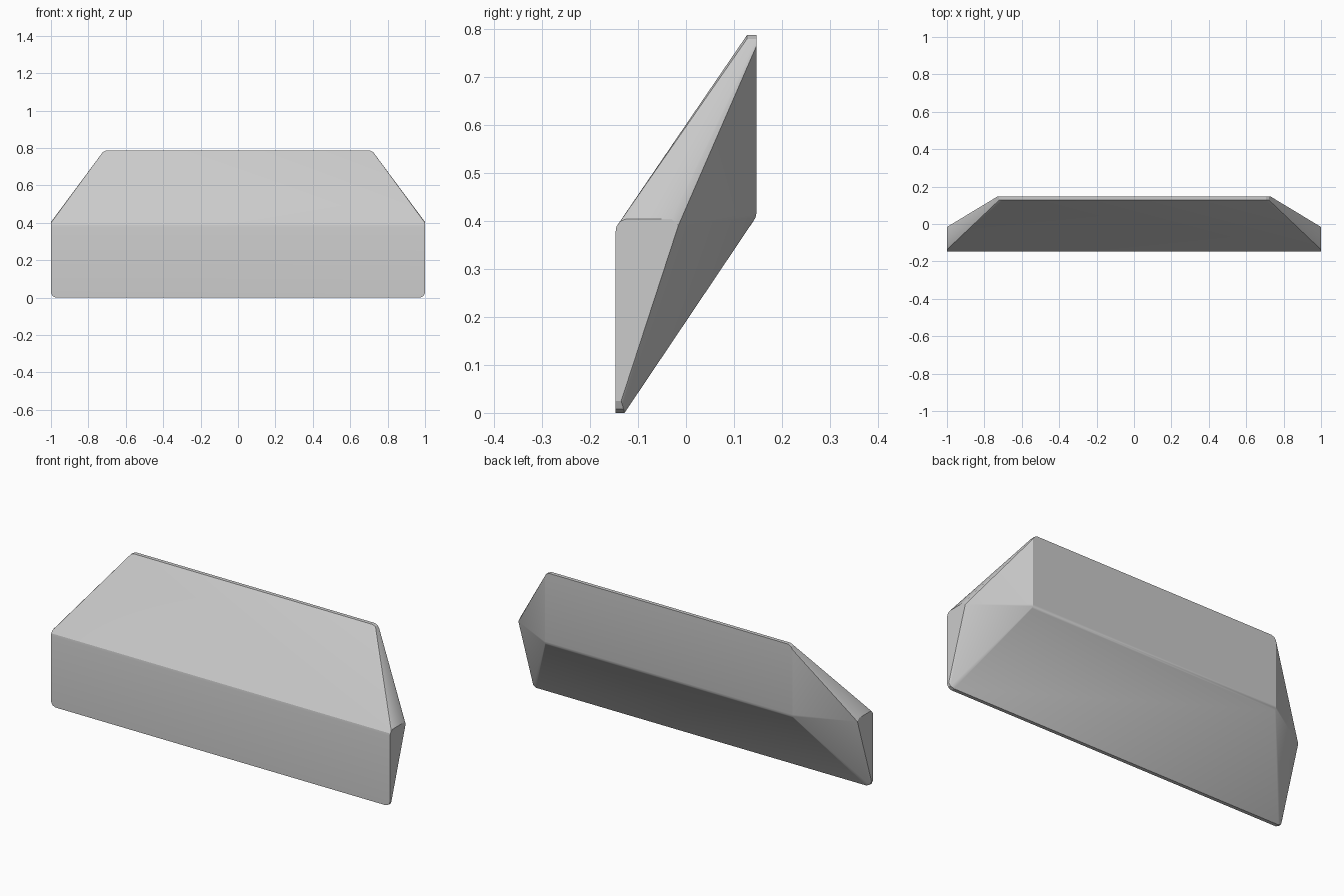
import bpy, bmesh, math

cube = bpy.data.objects.get("Cube")
if cube:
    bpy.data.objects.remove(cube, do_unlink=True)

# Plain grey finish
grey = bpy.data.materials.new("light_grey")
grey.use_nodes = True
colour = (0.6, 0.6, 0.6, 1)
grey.diffuse_color = colour
grey.node_tree.nodes["Principled BSDF"].inputs["Base Color"].default_value = colour

# Corners of one end, with their softened edges
front_bottom = [(1, -.147, .025), (.992, -.147, .008), (.975, -.147, 0),
                (.975, -.128, 0), (.992, -.13, .008), (1, -.135, .025)]
front_top = [(1, -.147, .375), (1, -.145, .388), (1, -.137, .399), (1, -.125, .404)]
side_point = [(1, -.03, .404), (1, -.016, .39)]
back_top = [(.73, .147, .765), (.722, .147, .779), (.705, .147, .787),
            (.705, .127, .787), (.722, .127, .779)]
back_bottom = [(.73, .147, .418), (.73, .145, .407), (.73, .14, .399)]

# Convex wedge body, mirrored across the middle
bm = bmesh.new()
for x, y, z in front_bottom + front_top + side_point + back_top + back_bottom:
    for side in (1, -1):
        bm.verts.new((side * x, y, z))
hull = bmesh.ops.convex_hull(bm, input=bm.verts[:])
loose = [v for v in bm.verts if not v.link_faces]
bmesh.ops.delete(bm, geom=loose, context='VERTS')
bmesh.ops.dissolve_limit(bm, angle_limit=math.radians(1),
                         verts=bm.verts[:], edges=bm.edges[:])
bmesh.ops.recalc_face_normals(bm, faces=bm.faces[:])
mesh = bpy.data.meshes.new("wedge_body")
bm.to_mesh(mesh)
bm.free()
mesh.materials.append(grey)
body = bpy.data.objects.new("wedge_body", mesh)
bpy.context.collection.objects.link(body)

# Smooth the rounded edges, keep the flat panels crisp
bpy.ops.object.select_all(action='DESELECT')
body.select_set(True)
bpy.context.view_layer.objects.active = body
bpy.ops.object.shade_smooth_by_angle(angle=math.radians(25))
